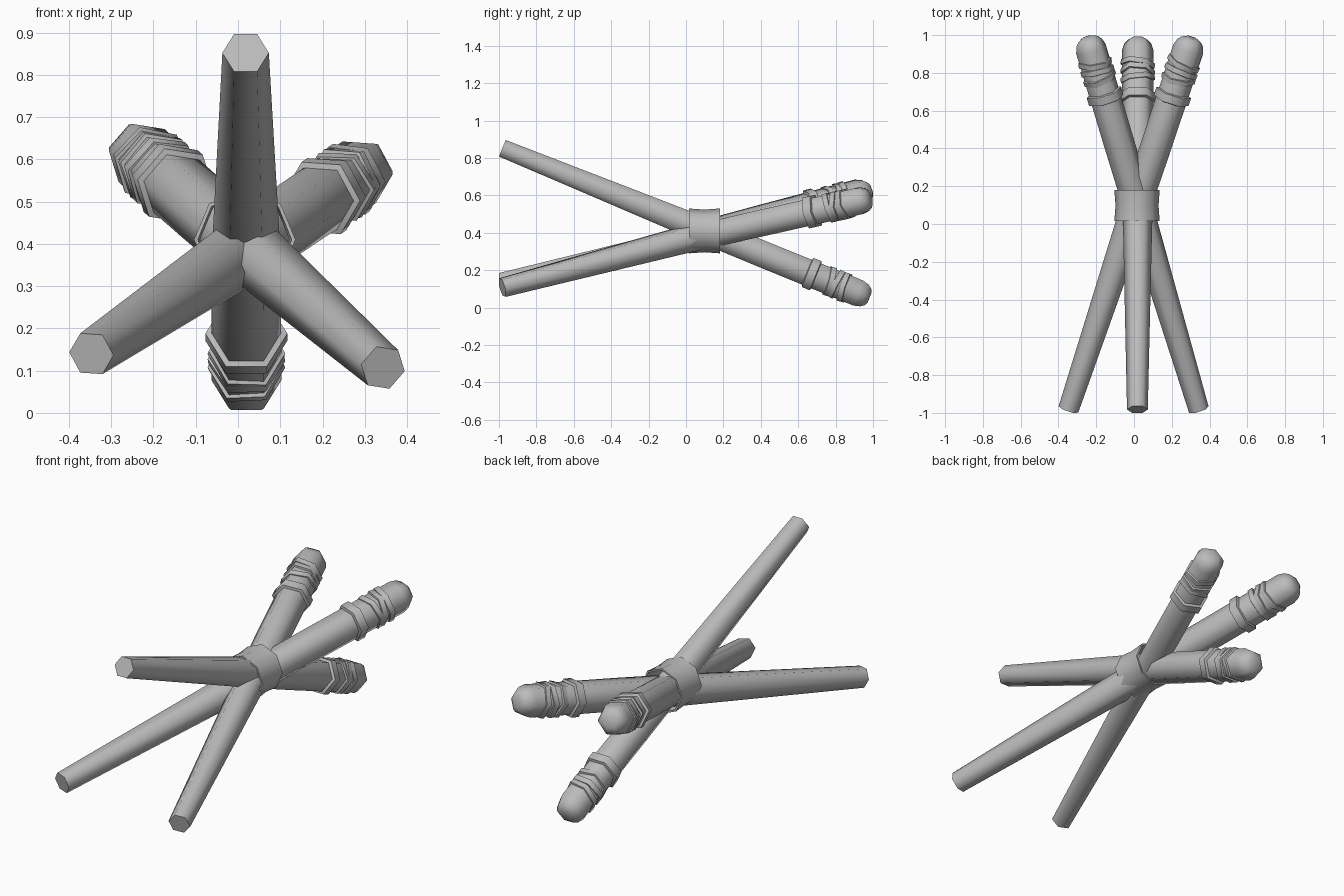
import bpy, bmesh, math
from mathutils import Vector, Matrix

cube = bpy.data.objects.get("Cube")
if cube:
    bpy.data.objects.remove(cube, do_unlink=True)

grey = bpy.data.materials.new("plain_grey")
grey.use_nodes = True
grey.diffuse_color = (0.5, 0.5, 0.5, 1)
grey.node_tree.nodes["Principled BSDF"].inputs["Base Color"].default_value = (0.5, 0.5, 0.5, 1)


def lathe(name, profile, matrix, sides=6, closed=False):
    """Spin (distance, radius) pairs round local z; cap the ends or close into a ring."""
    bm = bmesh.new()
    loops = []
    for z, r in profile:
        angles = [math.tau * i / sides for i in range(sides)]
        loops.append([bm.verts.new((r * math.cos(a), r * math.sin(a), z)) for a in angles])
    pairs = list(zip(loops, loops[1:]))
    if closed:
        pairs.append((loops[-1], loops[0]))
    else:
        bm.faces.new(loops[0])
        bm.faces.new(loops[-1])
    for low, high in pairs:
        for i in range(sides):
            j = (i + 1) % sides
            bm.faces.new((low[i], low[j], high[j], high[i]))
    bmesh.ops.recalc_face_normals(bm, faces=bm.faces)
    mesh = bpy.data.meshes.new(name)
    bm.to_mesh(mesh)
    bm.free()
    mesh.materials.append(grey)
    obj = bpy.data.objects.new(name, mesh)
    obj.matrix_world = matrix
    bpy.context.collection.objects.link(obj)
    bpy.ops.object.select_all(action='DESELECT')
    obj.select_set(True)
    bpy.context.view_layer.objects.active = obj
    bpy.ops.object.shade_smooth_by_angle(angle=math.radians(65))
    return obj


def ring_profile(width, inner, outer):
    h = width / 2
    return [(-h, inner), (-h * 0.8, outer), (h * 0.8, outer), (h, inner)]


# Tapered six-sided shaft with a rounded butt
shaft = [(0, 0.055), (1.14, 0.079), (1.5, 0.082), (2.055, 0.083),
         (2.09, 0.072), (2.11, 0.055), (2.12, 0.035)]

# Wrapped cord rings: distance along the shaft, tilt about x, tilt about y
cords = [(1.89, 7, -6), (1.93, -6, 5), (1.975, 5, 8)]

# Clubs: name, narrow end, butt end, roll in degrees
clubs = [
    ("upper", (0.018, -0.982, 0.852), (0.02, 0.95, 0.066), 0),
    ("right", (-0.347, -0.982, 0.14), (0.295, 0.95, 0.575), 0),
    ("left", (0.343, -0.982, 0.107), (-0.235, 0.95, 0.615), 13),
]

for name, start, end, roll in clubs:
    start, end = Vector(start), Vector(end)
    axis = (end - start).normalized()
    side = Vector((1, 0, 0))
    side = (side - axis * side.dot(axis)).normalized()
    frame = Matrix((side, axis.cross(side), axis)).transposed().to_4x4()
    frame = Matrix.Translation(start) @ frame @ Matrix.Rotation(math.radians(roll), 4, 'Z')
    lathe(name + "_club", shaft, frame)
    # Wide collar
    lathe(name + "_collar", ring_profile(0.056, 0.078, 0.097),
          frame @ Matrix.Translation((0, 0, 1.785)), closed=True)
    # Cord wraps
    for n, (dist, tx, ty) in enumerate(cords):
        tilt = Matrix.Rotation(math.radians(tx), 4, 'X') @ Matrix.Rotation(math.radians(ty), 4, 'Y')
        lathe(f"{name}_cord_{n + 1}", ring_profile(0.034, 0.076, 0.091),
              frame @ Matrix.Translation((0, 0, dist)) @ tilt, closed=True)

# Band binding the clubs where they cross
along_y = Matrix.Translation((0.016, 0.098, 0.41)) @ Matrix.Rotation(math.radians(-90), 4, 'X')
band = [(-0.083, 0.12), (0, 0.114), (0.083, 0.12), (0.083, 0.111), (0, 0.106), (-0.083, 0.111)]
lathe("binding_band", band, along_y, sides=8, closed=True)
